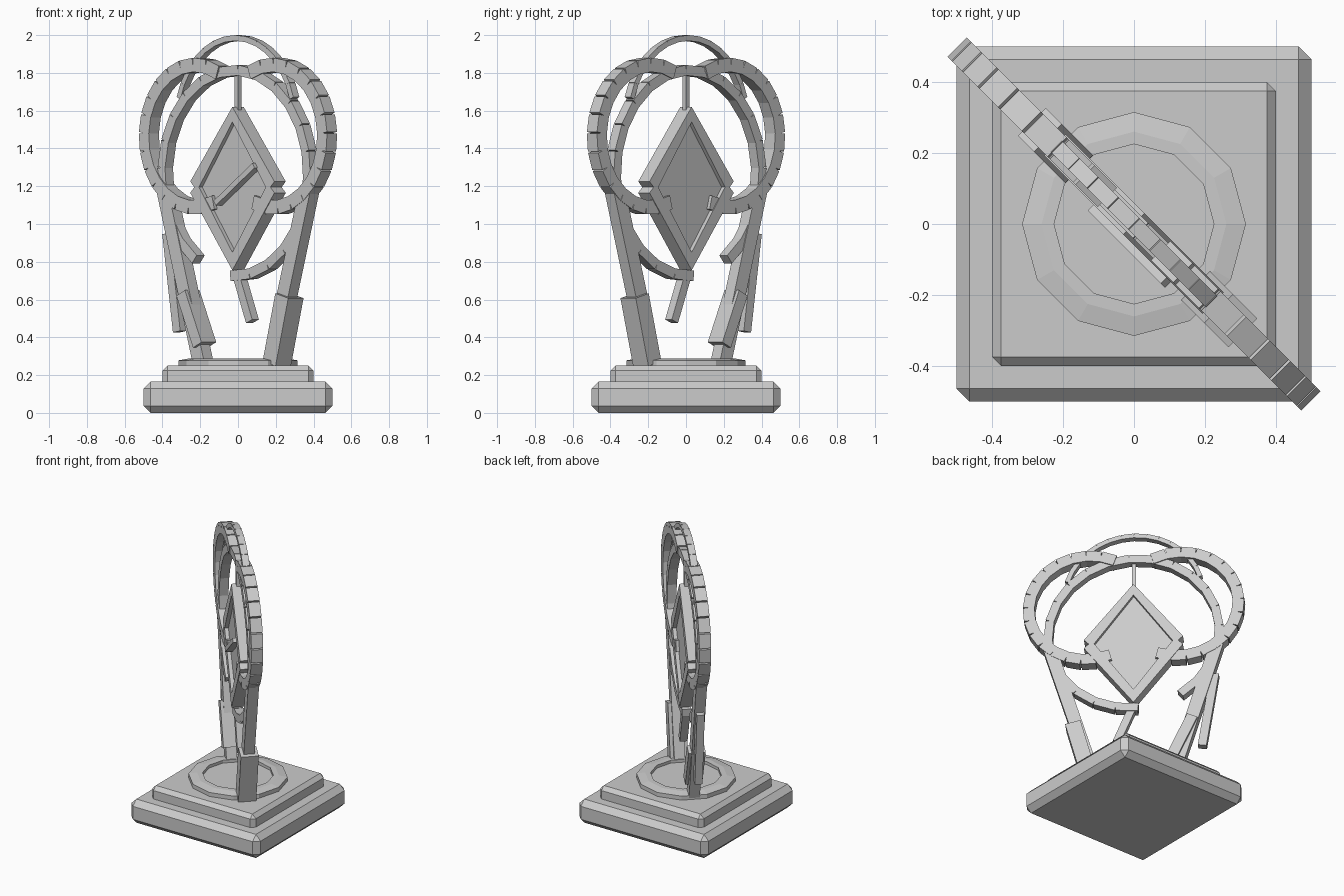
import bpy, bmesh
from math import radians, sin, cos, pi, hypot
from mathutils import Matrix, Vector

old = bpy.data.objects.get("Cube")
if old:
    bpy.data.objects.remove(old, do_unlink=True)

GREY = (0.6, 0.6, 0.6, 1)
stone = bpy.data.materials.new("plain_grey")
stone.use_nodes = True
stone.diffuse_color = GREY
stone.node_tree.nodes["Principled BSDF"].inputs["Base Color"].default_value = GREY

# The sculpture stands in an upright plane turned along the base diagonal
TURN = radians(-45)


def finish(name, bm, turned=True):
    bmesh.ops.recalc_face_normals(bm, faces=bm.faces)
    mesh = bpy.data.meshes.new(name)
    bm.to_mesh(mesh)
    bm.free()
    mesh.materials.append(stone)
    obj = bpy.data.objects.new(name, mesh)
    bpy.context.collection.objects.link(obj)
    if turned:
        obj.rotation_euler.z = TURN
    return obj


def add_bar(bm, p, q, width, depth, v=0):
    """Box running from p to q, both given as (across, height)."""
    d = Vector((q[0] - p[0], 0, q[1] - p[1]))
    mid = Vector(((p[0] + q[0]) / 2, v, (p[1] + q[1]) / 2))
    along = d.normalized()
    side = Vector((0, 1, 0))
    rot = Matrix((along.cross(side), side, along)).transposed().to_4x4()
    size = Matrix.Diagonal((width, depth, d.length, 1))
    bmesh.ops.create_cube(bm, size=1, matrix=Matrix.Translation(mid) @ rot @ size)


def bar(name, p, q, width, depth, v=0):
    bm = bmesh.new()
    add_bar(bm, p, q, width, depth, v)
    return finish(name, bm)


def arc(name, centre, radius, start, end, count, width, depth):
    """Broken ring made of straight blocks with open outer joints."""
    bm = bmesh.new()
    pts = []
    for i in range(count + 1):
        a = radians(start + (end - start) * i / count)
        pts.append((centre[0] + radius * cos(a), centre[1] + radius * sin(a)))
    for p, q in zip(pts, pts[1:]):
        add_bar(bm, p, q, width, depth)
    return finish(name, bm)


def plinth(name, half, low, high, bevel):
    bm = bmesh.new()
    place = Matrix.Translation((0, 0, (low + high) / 2))
    bmesh.ops.create_cube(bm, size=1, matrix=place @ Matrix.Diagonal((2 * half, 2 * half, high - low, 1)))
    bmesh.ops.bevel(bm, geom=bm.edges[:], offset=bevel, segments=1, affect='EDGES')
    return finish(name, bm, False)


# Stepped base
plinth("lower_plinth", 0.5, 0, 0.165, 0.037)
plinth("upper_plinth", 0.4, 0.11, 0.25, 0.026)

# Twelve-sided raised disc with a shallow recess
bm = bmesh.new()
profile = [(0.315, 0.245), (0.315, 0.278), (0.26, 0.288), (0.225, 0.288), (0.225, 0.268)]
loops = [[bm.verts.new((r * cos(k * pi / 6), r * sin(k * pi / 6), z)) for k in range(12)]
         for r, z in profile]
for a, b in zip(loops, loops[1:]):
    for k in range(12):
        n = (k + 1) % 12
        bm.faces.new((a[k], a[n], b[n], b[k]))
bm.faces.new(loops[-1])
bm.faces.new(loops[0][::-1])
finish("base_disc", bm, False)

# Broken rings
arc("left_ring", (0.29, 1.465), 0.378, 117, -112, 16, 0.074, 0.076)
arc("right_ring", (-0.29, 1.465), 0.378, 63, 292, 16, 0.074, 0.076)
arc("great_ring", (0, 1.27), 0.545, -93, 237, 22, 0.055, 0.06)
arc("crown_arc", (0, 1.545), 0.44, 16, 164, 14, 0.03, 0.045)

# Legs with their blocks and splints
for side, s in (("left", 1), ("right", -1)):
    bar(side + "_leg", (s * 0.26, 0.26), (s * 0.53, 1.17), 0.085, 0.07)
bar("left_leg_block", (0.29, 0.26), (0.385, 0.62), 0.1, 0.115)
bar("right_leg_block", (-0.25, 0.36), (-0.375, 0.635), 0.07, 0.11)
bar("right_leg_splint", (-0.435, 0.43), (-0.515, 0.95), 0.055, 0.05)

# Diamond frame: half outline, mirrored and thickened
bm = bmesh.new()
outer = [bm.verts.new((x, 0, z)) for x, z in
         ((0, 1.62), (0.315, 1.225), (0.285, 1.195), (0.315, 1.165), (0, 0.755))]
inner = [bm.verts.new((x, 0, z)) for x, z in ((0, 1.54), (0.25, 1.195), (0, 0.85))]
bm.faces.new((outer[0], outer[1], inner[1], inner[0]))
bm.faces.new((outer[1], outer[2], inner[1]))
bm.faces.new((outer[2], outer[3], inner[1]))
bm.faces.new((outer[3], outer[4], inner[2], inner[1]))
frame = finish("diamond_frame", bm)
mirror = frame.modifiers.new("mirror", 'MIRROR')
mirror.use_clip = True
thick = frame.modifiers.new("thickness", 'SOLIDIFY')
thick.thickness = 0.085
thick.offset = 0

# Recessed panel inside the frame
bm = bmesh.new()
bm.faces.new([bm.verts.new((x, 0, z)) for x, z in
              ((0, 1.57), (0.27, 1.195), (0, 0.82), (-0.27, 1.195))])
panel = finish("diamond_panel", bm)
thick = panel.modifiers.new("thickness", 'SOLIDIFY')
thick.thickness = 0.035
thick.offset = 0

# Slanting bar on the panel, hanging rod and lower stub
bar("panel_bar", (-0.11, 1.11), (0.18, 1.31), 0.03, 0.06, -0.035)
bar("hanging_rod", (0, 1.6), (0, 1.82), 0.025, 0.025)
bar("lower_stub", (0.0, 0.75), (0.108, 0.485), 0.05, 0.05)
